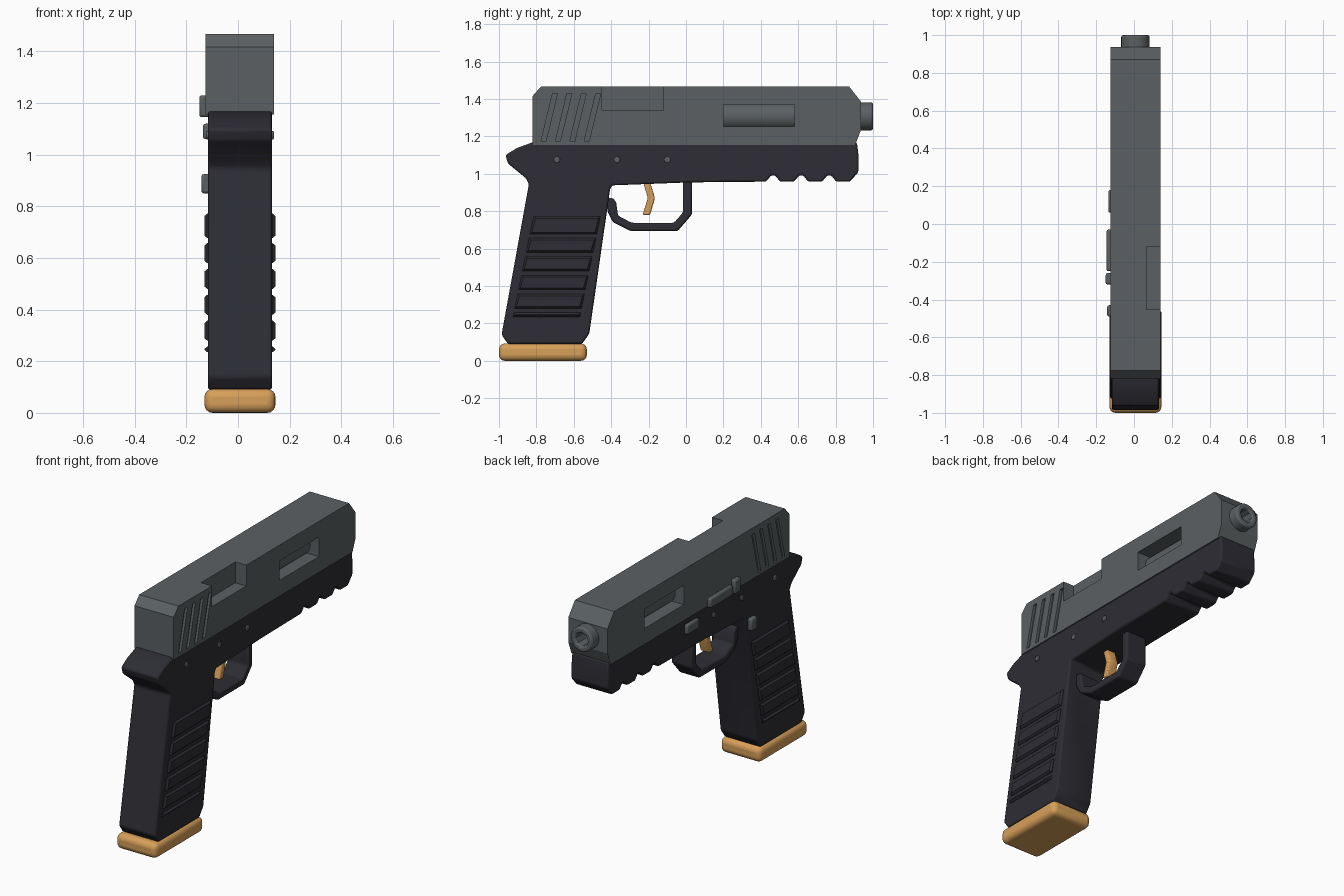
import bpy, bmesh, math
from mathutils import Vector

cube = bpy.data.objects.get("Cube")
if cube:
    bpy.data.objects.remove(cube, do_unlink=True)

MID = 0.0075  # centre plane of the body


def material(name, rgb):
    m = bpy.data.materials.new(name)
    m.use_nodes = True
    m.diffuse_color = (*rgb, 1)
    m.node_tree.nodes["Principled BSDF"].inputs["Base Color"].default_value = (*rgb, 1)
    return m


steel = material("slate grey", (0.105, 0.117, 0.123))
polymer = material("dark polymer", (0.026, 0.026, 0.035))
brass = material("warm orange", (0.68, 0.35, 0.10))


def finish(name, bm, mat, bevel=0, segments=2):
    bmesh.ops.recalc_face_normals(bm, faces=bm.faces)
    mesh = bpy.data.meshes.new(name)
    bm.to_mesh(mesh)
    bm.free()
    ob = bpy.data.objects.new(name, mesh)
    bpy.context.collection.objects.link(ob)
    mesh.materials.append(mat)
    if bevel:
        mod = ob.modifiers.new("Bevel", 'BEVEL')
        mod.width, mod.segments = bevel, segments
        mod.limit_method, mod.angle_limit = 'ANGLE', math.radians(25)
    return ob


def prism(name, profile, x0, x1, mat, bevel=0, segments=2):
    """Side profile of (y, z) points extruded across x."""
    bm = bmesh.new()
    face = bm.faces.new([bm.verts.new((x0, y, z)) for y, z in profile])
    out = bmesh.ops.extrude_face_region(bm, geom=[face])
    new = [v for v in out["geom"] if isinstance(v, bmesh.types.BMVert)]
    bmesh.ops.translate(bm, verts=new, vec=(x1 - x0, 0, 0))
    return finish(name, bm, mat, bevel, segments)


def box(name, y0, y1, z0, z1, x0, x1, mat, bevel=0, segments=2):
    return prism(name, [(y0, z0), (y1, z0), (y1, z1), (y0, z1)], x0, x1, mat, bevel, segments)


def cylinder(name, centre, radius, depth, axis, mat, sides=32, bevel=0):
    bm = bmesh.new()
    bmesh.ops.create_cone(bm, cap_ends=True, segments=sides, radius1=radius, radius2=radius, depth=depth)
    turn = Vector((0, 0, 1)).rotation_difference(Vector(axis)).to_matrix()
    bmesh.ops.rotate(bm, verts=bm.verts, matrix=turn)
    bmesh.ops.translate(bm, verts=bm.verts, vec=centre)
    return finish(name, bm, mat, bevel)


def activate(ob):
    bpy.ops.object.select_all(action='DESELECT')
    ob.select_set(True)
    bpy.context.view_layer.objects.active = ob


def smooth(ob):
    activate(ob)
    bpy.ops.object.shade_smooth_by_angle(angle=math.radians(35))


def cut(ob, cutters):
    activate(ob)
    for c in cutters:
        c.hide_render = True
        mod = ob.modifiers.new("Cut", 'BOOLEAN')
        mod.operation, mod.solver, mod.object = 'DIFFERENCE', 'EXACT', c
        bpy.ops.object.modifier_apply(modifier=mod.name)
        bpy.data.objects.remove(c, do_unlink=True)


# Slide with ejection port, side windows and rear serrations
slide = prism("slide", [(-0.82, 1.155), (-0.82, 1.416), (-0.775, 1.467), (0.872, 1.467),
                        (0.936, 1.385), (0.936, 1.235), (0.905, 1.155)], -0.125, 0.14, steel)
cutters = [
    prism("port_cutter", [(-0.45, 1.34), (-0.12, 1.34), (-0.12, 1.6), (-0.45, 1.6)], 0.066, 0.3, steel),
    box("window_cutter", 0.2, 0.58, 1.252, 1.37, -0.3, 0.3, steel),
]
for i in range(4):
    y = -0.775 + 0.077 * i
    slot = [(y, 1.175), (y + 0.026, 1.175), (y + 0.088, 1.43), (y + 0.062, 1.43)]
    cutters.append(prism("serration_cutter", slot, 0.125, 0.2, steel))
    cutters.append(prism("serration_cutter", slot, -0.2, -0.11, steel))
cut(slide, cutters)

# Barrel with an open muzzle
barrel = cylinder("barrel", (0.0075, 0.55, 1.307), 0.075, 0.9, (0, 1, 0), steel)
bore = cylinder("bore_cutter", (0.0075, 1.0, 1.307), 0.042, 0.2, (0, 1, 0), steel, 8)
cut(barrel, [bore])
rim = barrel.modifiers.new("Bevel", 'BEVEL')
rim.width, rim.segments, rim.angle_limit = 0.01, 2, math.radians(60)
smooth(barrel)
# the bore cut also needs clearing through the slide's front face
cut(slide, [cylinder("bore_cutter", (0.0075, 1.0, 1.307), 0.06, 0.2, (0, 1, 0), steel, 16)])

# Frame and grip in one profile, with accessory rail notches
profile = [(-0.82, 1.168), (-0.904, 1.138), (-0.965, 1.1), (-0.952, 1.055), (-0.858, 0.978),
           (-0.84, 0.945), (-0.986, 0.14), (-0.952, 0.09), (-0.556, 0.09), (-0.517, 0.145),
           (-0.406, 0.917), (-0.396, 0.938), (0.02, 0.954)]
for i in range(3):
    y = 0.428 + 0.15 * i
    profile += [(y, 0.958), (y + 0.028, 0.992), (y + 0.048, 0.992), (y + 0.075, 0.958)]
profile += [(0.877, 0.958), (0.922, 1.01), (0.922, 1.1), (0.914, 1.168)]
smooth(prism("frame", profile, -0.117, 0.132, polymer, 0.01))

# Raised grip panels on both sides, tapering outwards
for i in range(6):
    top = 0.772 if i == 0 else 0.757 - 0.1 * i
    low = 0.235 if i == 5 else top - (0.095 if i == 0 else 0.077)
    for side in (-1, 1):
        bm = bmesh.new()
        rings = []
        for x, inset in ((0.115, 0), (0.127, 0), (0.138, 0.01)):
            pts = []
            for y0, z, s, t in ((-0.815, low, 1, 1), (-0.458, low, -1, 1),
                                (-0.458, top, -1, -1), (-0.815, top, 1, -1)):
                pts.append(bm.verts.new((MID + side * x, y0 + 0.205 * (z - 0.772) + s * inset, z + t * inset)))
            rings.append(pts)
        for a, b in zip(rings, rings[1:]):
            for k in range(4):
                bm.faces.new((a[k], a[k - 1], b[k - 1], b[k]))
        bm.faces.new(rings[0])
        bm.faces.new(rings[-1])
        finish("grip_panel", bm, polymer)

# Magazine base plate
smooth(box("magazine_base", -1.0, -0.53, 0, 0.093, -0.13, 0.145, brass, 0.032, 4))

# Trigger guard and trigger
guard = [(-0.42, 0.87), (-0.388, 0.87), (-0.373, 0.845), (-0.363, 0.775), (-0.29, 0.738),
         (-0.064, 0.738), (-0.016, 0.793), (-0.016, 0.965), (0.032, 0.965), (0.032, 0.782),
         (-0.045, 0.693), (-0.295, 0.693), (-0.39, 0.74), (-0.42, 0.8)]
smooth(prism("trigger_guard", guard, MID - 0.07, MID + 0.07, polymer, 0.01))
smooth(prism("trigger", [(-0.232, 0.965), (-0.195, 0.965), (-0.166, 0.87), (-0.192, 0.78),
                         (-0.232, 0.78), (-0.204, 0.87)], MID - 0.03, MID + 0.03, brass, 0.006))

# Controls on one side: slide stop, its thumb tab, takedown lever, magazine release
for name, y0, y1, z0, z1, x in (("slide_stop", -0.25, -0.03, 1.145, 1.205, -0.146),
                                ("slide_stop_tab", -0.32, -0.26, 1.145, 1.23, -0.15),
                                ("takedown_lever", 0.06, 0.18, 1.06, 1.12, -0.136),
                                ("magazine_release", -0.49, -0.43, 0.85, 0.925, -0.142)):
    smooth(box(name, y0, y1, z0, z1, x, -0.1, steel, 0.01))

# Cross pins showing on both sides
for y in (-0.69, -0.37, -0.1):
    smooth(cylinder("frame_pin", (MID, y, 1.075), 0.017, 0.262, (1, 0, 0), steel, 16, 0.004))
